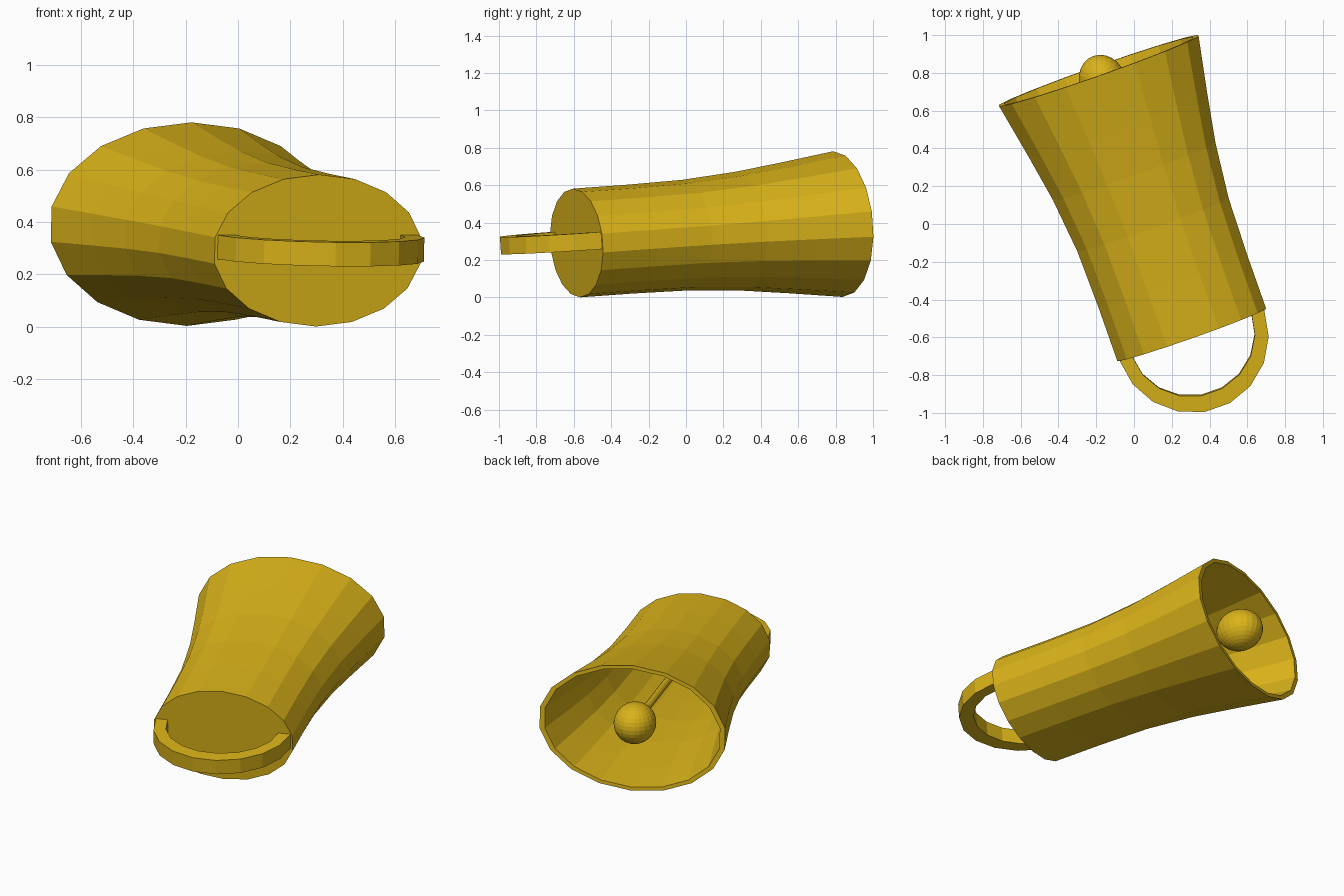
import bpy, bmesh
from math import sin, cos, pi, radians
from mathutils import Vector, Matrix

if "Cube" in bpy.data.objects:
    bpy.data.objects.remove(bpy.data.objects["Cube"])

# Local frame of the bell: X across, Y along the axis towards the mouth, Z up
base = Vector((0.305, -0.585, 0.291))
mouth = Vector((-0.187, 0.812, 0.392))
axis = (mouth - base).normalized()
across = axis.cross(Vector((0, 0, 1))).normalized()
up = across.cross(axis)
FRAME = Matrix.Translation(base) @ Matrix((across, axis, up)).transposed().to_4x4()
LENGTH = (mouth - base).length
SIDES, FLAT = 18, 0.687

brass = bpy.data.materials.new("brass_yellow")
brass.diffuse_color = (0.70, 0.45, 0.01, 1)
brass.use_nodes = True
brass.node_tree.nodes["Principled BSDF"].inputs["Base Color"].default_value = brass.diffuse_color


def finish(name, bm):
    bmesh.ops.recalc_face_normals(bm, faces=bm.faces)
    mesh = bpy.data.meshes.new(name)
    bm.to_mesh(mesh)
    bm.free()
    mesh.materials.append(brass)
    obj = bpy.data.objects.new(name, mesh)
    obj.matrix_world = FRAME
    bpy.context.collection.objects.link(obj)
    return obj


def loft(name, rings):
    """Skin closed rings of points and cap both ends."""
    bm = bmesh.new()
    loops = [[bm.verts.new(p) for p in ring] for ring in rings]
    for a, b in zip(loops, loops[1:]):
        n = len(a)
        for i in range(n):
            j = (i + 1) % n
            bm.faces.new((a[i], a[j], b[j], b[i]))
    bm.faces.new(loops[0])
    bm.faces.new(loops[-1][::-1])
    return finish(name, bm)


def oval(r, y, sides=SIDES, flat=FLAT, z=0.0):
    return [(r * sin(2 * pi * i / sides), y, z + r * flat * cos(2 * pi * i / sides))
            for i in range(sides)]


# Flared bell body: outer wall, rim, then inner wall
profile = [(0.424, 0.0), (0.424, 0.305), (0.431, 0.62),
           (0.463, 0.92), (0.509, 1.18), (0.568, LENGTH)]
WALL = 0.032
outer = [oval(r, y) for r, y in profile]
inner = [oval(r - WALL, max(y, WALL)) for r, y in reversed(profile)]
loft("bell_body", outer + inner)

# Half-ring strap handle
MID, HALF = 0.013, 0.046
strap = []
for k in range(10):
    a = radians(-90 + 20 * k)
    s, c = sin(a), cos(a)
    o, i = (0.406 * s, -0.413 * c), (0.335 * s, -0.325 * c)
    strap.append([(*o, MID - HALF), (*o, MID + HALF), (*i, MID + HALF), (*i, MID - HALF)])
loft("handle", strap)

# Clapper rod and ball
loft("clapper_rod", [oval(0.022, WALL, 12, 1, MID), oval(0.022, 1.40, 12, 1, MID)])
bm = bmesh.new()
bmesh.ops.create_uvsphere(bm, u_segments=24, v_segments=16, radius=1,
                          matrix=Matrix.Translation((0, 1.428, MID))
                          @ Matrix.Diagonal((0.123, 0.140, 0.122, 1)))
finish("clapper_ball", bm)
